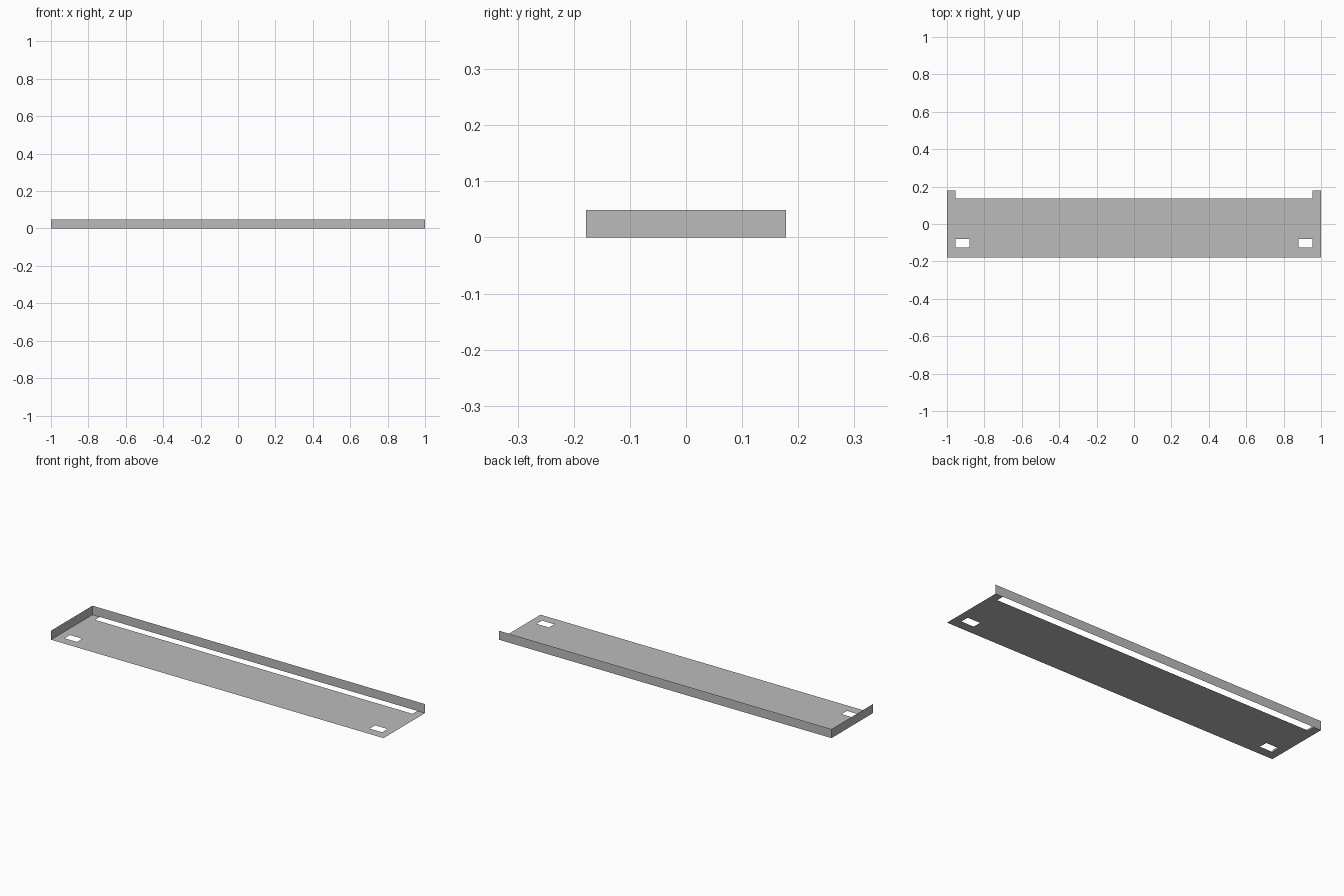
import bpy

cube = bpy.data.objects.get("Cube")
if cube:
    bpy.data.objects.remove(cube, do_unlink=True)

# Main dimensions
X, Y, H = 1.0, 0.178, 0.049

# Single grey sheet metal colour
grey = bpy.data.materials.new("sheet_grey")
grey.use_nodes = True
colour = (0.5, 0.5, 0.5, 1.0)
grey.diffuse_color = colour
grey.node_tree.nodes["Principled BSDF"].inputs["Base Color"].default_value = colour


def sheet(name, us, vs, place, skip=()):
    """Flat sheet over grid lines us x vs, leaving out the cells in skip."""
    verts = [place(u, v) for v in vs for u in us]
    n = len(us)
    faces = [(j * n + i, j * n + i + 1, (j + 1) * n + i + 1, (j + 1) * n + i)
             for j in range(len(vs) - 1) for i in range(n - 1) if (i, j) not in skip]
    mesh = bpy.data.meshes.new(name)
    mesh.from_pydata(verts, [], faces)
    mesh.materials.append(grey)
    obj = bpy.data.objects.new(name, mesh)
    bpy.context.collection.objects.link(obj)
    return obj


# Floor with two mounting holes near the front and a long slot along the back
holes = {(1, 1), (3, 1)}
slot = {(1, 3), (2, 3), (3, 3)}
sheet("floor_plate",
      [-X, -0.955, -0.88, 0.88, 0.955, X],
      [-Y, -0.126, -0.08, 0.136, Y],
      lambda u, v: (u, v, 0), holes | slot)

# Upright flange along the whole back edge
sheet("back_flange", [X, -X], [0, H], lambda u, v: (u, Y, v))

# Upright flange on the -x end only; the other end stays open
sheet("right_end_flange", [Y, -Y], [0, H], lambda u, v: (-X, u, v))
